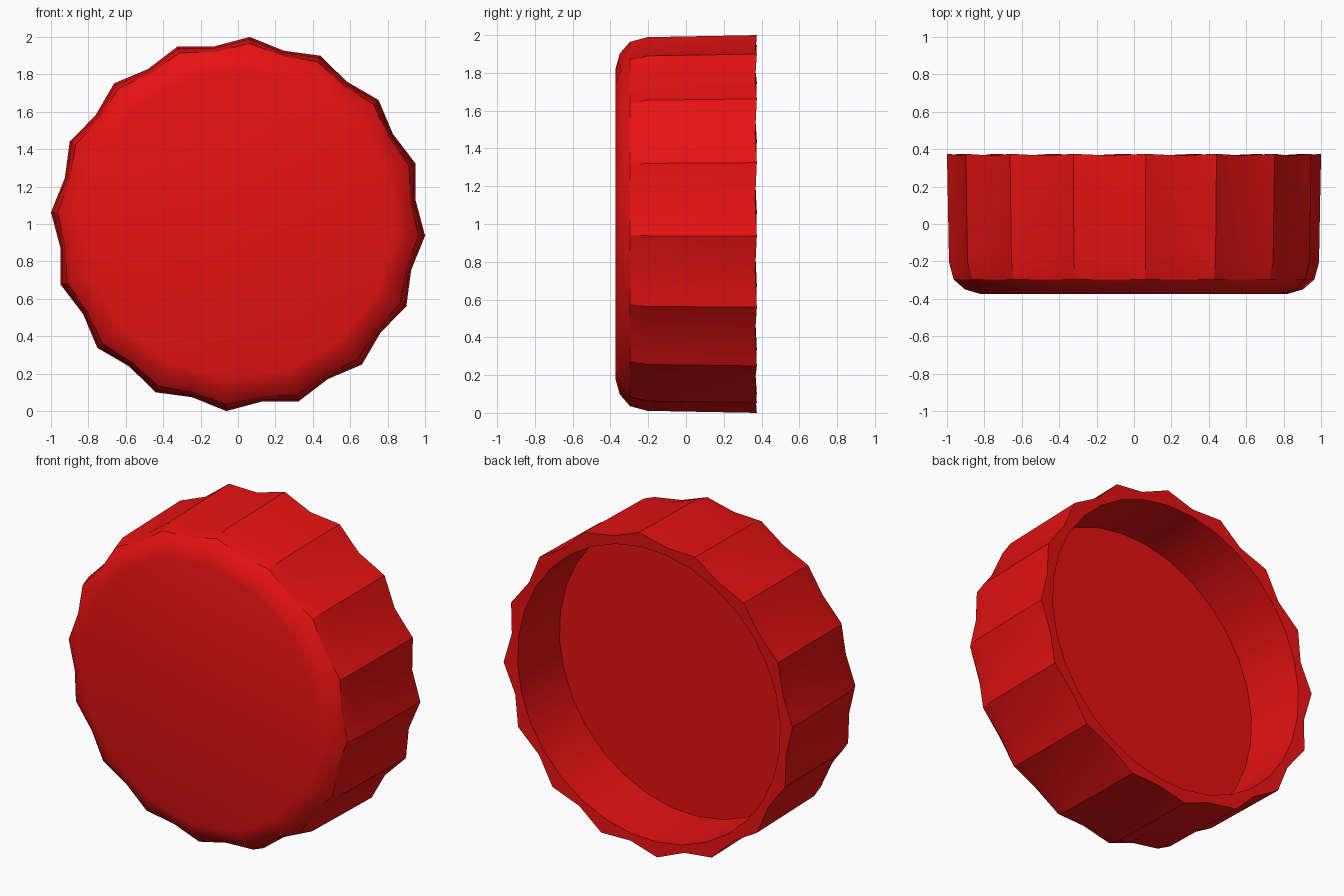
import bpy, bmesh, math

if "Cube" in bpy.data.objects:
    bpy.data.objects.remove(bpy.data.objects["Cube"])

N = 32                       # 16 ridges, 16 valleys
START = math.radians(86.4)   # first ridge, measured in the front plane

# (y, ridge radius, valley radius): front face edge -> wall -> rim -> recess
PROFILE = [
    (-0.373, 0.825, 0.815),
    (-0.350, 0.905, 0.880),
    (-0.297, 0.966, 0.930),
    (-0.205, 0.991, 0.948),
    (0.375, 1.002, 0.958),
    (0.367, 0.910, 0.910),
    (-0.047, 0.910, 0.910),
]
RIM = 4

bm = bmesh.new()
rings = []
for j, (y, ridge, valley) in enumerate(PROFILE):
    ring = []
    for i in range(N):
        a = START + 2 * math.pi * i / N
        r = valley if i % 2 else ridge
        # valleys dip slightly at the open rim
        yy = y - 0.009 if (j == RIM and i % 2) else y
        ring.append(bm.verts.new((r * math.cos(a), yy, 1 + r * math.sin(a))))
    rings.append(ring)

# walls, rim and recess side
for a, b in zip(rings, rings[1:]):
    for i in range(N):
        k = (i + 1) % N
        bm.faces.new((a[i], a[k], b[k], b[i]))
# front face and recess floor
bm.faces.new(rings[0])
bm.faces.new(rings[-1])
bmesh.ops.recalc_face_normals(bm, faces=bm.faces)

mesh = bpy.data.meshes.new("ridged_cap")
bm.to_mesh(mesh)
bm.free()
cap = bpy.data.objects.new("ridged_cap", mesh)
bpy.context.collection.objects.link(cap)

red = bpy.data.materials.new("red_plastic")
red.diffuse_color = (0.8, 0.006, 0.006, 1)
red.use_nodes = True
red.node_tree.nodes["Principled BSDF"].inputs["Base Color"].default_value = red.diffuse_color
mesh.materials.append(red)

# smooth fillet, sharp ridges
bpy.context.view_layer.objects.active = cap
cap.select_set(True)
bpy.ops.object.shade_smooth_by_angle(angle=math.radians(33))
